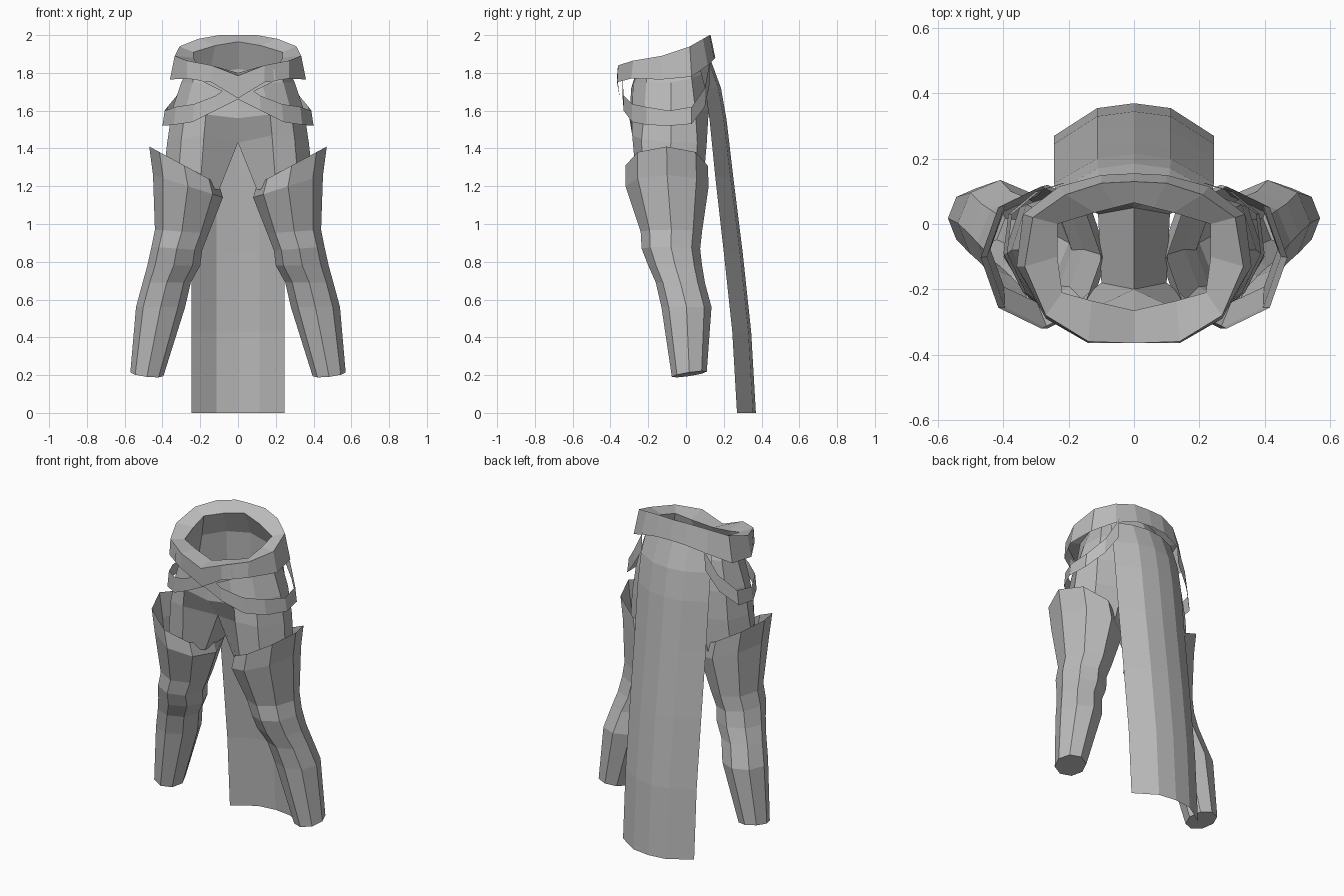
import bpy, bmesh, math

grey = bpy.data.materials.new("cloth_grey")
grey.diffuse_color = (0.5, 0.5, 0.5, 1)


def loft(name, rings, closed_from=None, cap=False, mirror=True):
    """Skin a list of point rings; rings from index closed_from on are closed loops."""
    bm = bmesh.new()
    vs = [[bm.verts.new(p) for p in r] for r in rings]
    n = len(rings[0])
    for i in range(len(vs) - 1):
        closed = closed_from is not None and i >= closed_from
        for j in range(n if closed else n - 1):
            k = (j + 1) % n
            bm.faces.new((vs[i][j], vs[i + 1][j], vs[i + 1][k], vs[i][k]))
    if cap:
        bm.faces.new(vs[-1])
    bmesh.ops.recalc_face_normals(bm, faces=bm.faces)
    me = bpy.data.meshes.new(name)
    bm.to_mesh(me)
    bm.free()
    me.materials.append(grey)
    ob = bpy.data.objects.new(name, me)
    bpy.context.collection.objects.link(ob)
    if mirror:
        m = ob.modifiers.new("mirror", 'MIRROR')
        m.use_clip = True
        m.merge_threshold = 0.001
    return ob


# Trousers: waist arc from front centre to back centre, splitting into a thigh
rim = [(0, -.265, 1.80), (.13, -.235, 1.825), (.22, -.21, 1.85), (.235, -.1, 1.88),
       (.235, 0, 1.91), (.12, .035, 1.945), (0, .065, 1.965)]
hip = [(0, -.29, 1.72), (.13, -.28, 1.74), (.24, -.21, 1.75), (.30, -.08, 1.75),
       (.27, .03, 1.77), (.15, .10, 1.8), (0, .125, 1.82)]
seat = [(0, -.30, 1.56), (.17, -.285, 1.58), (.28, -.22, 1.6), (.35, -.08, 1.6),
        (.31, .05, 1.6), (.16, .12, 1.6), (0, .12, 1.58)]
crotch = [(0, -.20, 1.43), (.18, -.285, 1.47), (.30, -.235, 1.45), (.375, -.08, 1.43),
          (.33, .06, 1.43), (.18, .11, 1.43), (0, .05, 1.43)]
thigh = [(.10, -.18, 1.18), (.2, -.26, 1.2), (.32, -.23, 1.2), (.40, -.1, 1.2),
         (.35, .05, 1.2), (.22, .09, 1.2), (.11, .03, 1.18)]
loft("trousers", [rim, hip, seat, crotch, thigh], closed_from=3)

# Belt: flange from the waist hole out to a tilted band with a dipped front
inner = rim[:6] + [(.06, .05, 1.955), rim[6]]
top = [(0, -.365, 1.785), (.14, -.36, 1.84), (.27, -.28, 1.865), (.335, -.13, 1.89),
       (.31, .02, 1.94), (.21, .09, 1.98), (.1, .125, 2.0), (0, .13, 2.0)]
bottom = [(0, -.35, 1.665), (.14, -.365, 1.75), (.27, -.29, 1.77), (.36, -.13, 1.765),
          (.34, .03, 1.78), (.23, .115, 1.84), (.1, .15, 1.875), (0, .155, 1.88)]
loft("belt", [inner, top, bottom])

# Hanging sash on each hip: (x, y, lower z, upper z) along its path
sash = [(-.2, -.335, 1.76, 1.82), (0, -.335, 1.66, 1.76), (.12, -.33, 1.60, 1.68),
        (.24, -.285, 1.54, 1.635), (.34, -.21, 1.525, 1.62), (.40, -.09, 1.52, 1.60),
        (.385, .03, 1.53, 1.62), (.30, .10, 1.62, 1.72), (.22, .125, 1.74, 1.86)]
for side, name in ((1, "sash_left"), (-1, "sash_right")):
    loft(name, [[(side * x * 0.97, y, zt) for x, y, zb, zt in sash],
                [(side * x, y, zb) for x, y, zb, zt in sash]], mirror=False)

# Leg armour: eight-sided rings (z, x min, x max, y min, y max, tilt)
legs = [(1.31, .10, .47, -.32, .115, .10), (1.20, .08, .45, -.32, .12, .06),
        (.96, .155, .44, -.24, .085, .01), (.87, .19, .458, -.235, .075, .01),
        (.78, .20, .48, -.20, .085, 0), (.69, .25, .505, -.16, .10, 0),
        (.56, .28, .54, -.13, .135, 0), (.205, .395, .57, -.075, .11, .01)]
rings = []
for z, x0, x1, y0, y1, tilt in legs:
    ring = []
    for k in range(8):
        a = math.tau * k / 8
        c, s = math.cos(a), math.sin(a)
        ring.append(((x0 + x1) / 2 + (x1 - x0) / 2 * c,
                     (y0 + y1) / 2 + (y1 - y0) / 2 * s, z + tilt * c))
    rings.append(ring)
# slanted foot opening, lower towards the front
rings[-1] = [(x, y, z + .15 * (y - .02)) for x, y, z in rings[-1]]
loft("leg_armour", rings, closed_from=0, cap=True)

# Cape: curved sheet, (z, centre y, edge y, half width)
cape = [(1.87, .13, .06, .225), (1.72, .185, .10, .24), (1.55, .215, .125, .245),
        (1.25, .25, .155, .245), (.85, .30, .20, .245), (.43, .345, .245, .245),
        (0, .37, .27, .245)]
loft("cape", [[(0, yc, z), (w * .46, yc - .015, z), (w, ye, z)] for z, yc, ye, w in cape])
